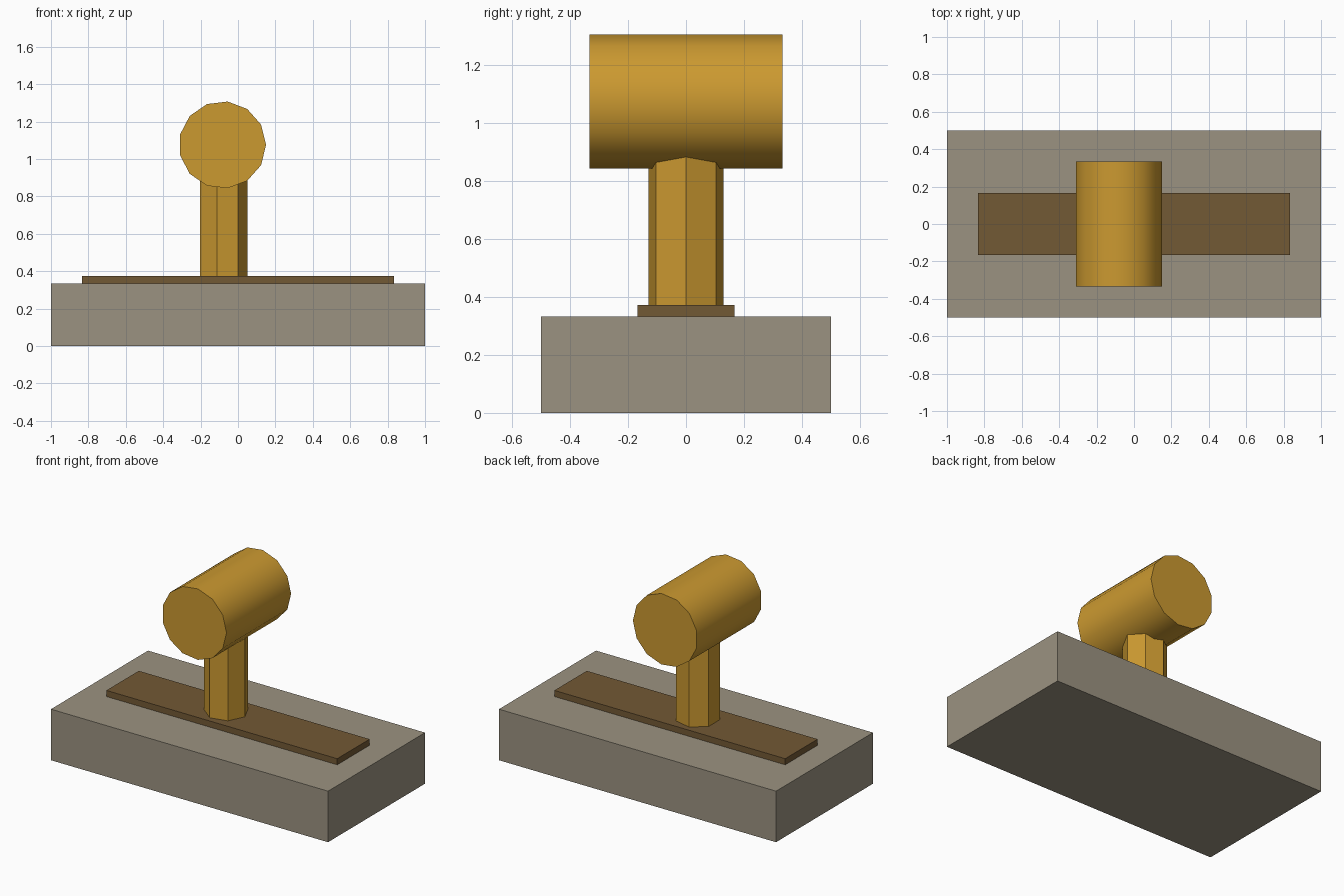
import bpy, bmesh
from math import cos, sin, tau, radians
from mathutils import Vector

if "Cube" in bpy.data.objects:
    bpy.data.objects.remove(bpy.data.objects["Cube"])


def material(name, rgb):
    m = bpy.data.materials.new(name)
    m.diffuse_color = (*rgb, 1)
    m.use_nodes = True
    m.node_tree.nodes["Principled BSDF"].inputs["Base Color"].default_value = m.diffuse_color
    return m


def prism(name, profile, extrude, mat):
    """Extrude a closed profile of 3D points into a capped solid."""
    bm = bmesh.new()
    face = bm.faces.new([bm.verts.new(p) for p in profile])
    result = bmesh.ops.extrude_face_region(bm, geom=[face], use_keep_orig=True)
    moved = [g for g in result["geom"] if isinstance(g, bmesh.types.BMVert)]
    bmesh.ops.translate(bm, verts=moved, vec=Vector(extrude))
    bmesh.ops.recalc_face_normals(bm, faces=bm.faces[:])
    mesh = bpy.data.meshes.new(name)
    bm.to_mesh(mesh)
    bm.free()
    mesh.materials.append(mat)
    obj = bpy.data.objects.new(name, mesh)
    bpy.context.collection.objects.link(obj)
    return obj


def rectangle(x, y, z):
    return [(-x, -y, z), (x, -y, z), (x, y, z), (-x, y, z)]


def ring(sides, radius):
    """Polygon corners, the first one pointing to +x."""
    return [(radius * cos(tau * i / sides), radius * sin(tau * i / sides))
            for i in range(sides)]


stone = material("stone", (0.33, 0.29, 0.22))
wood = material("dark_wood", (0.17, 0.10, 0.035))
gold = material("gold", (0.60, 0.32, 0.03))

CX = -0.0833   # post and head sit left of centre
HEAD_Z = 1.075

# Base slab and the thin plate on top
prism("base", rectangle(1.0, 0.5, 0), (0, 0, 0.333), stone)
prism("plate", rectangle(0.833, 0.167, 0.333), (0, 0, 0.04), wood)

# Seven-sided post running up into the head
prism("post", [(CX + a, b, 0.373) for a, b in ring(7, 0.1333)],
      (0, 0, 0.627), gold)

# Thirteen-sided head lying along y, smooth round the side
head = prism("head", [(CX + a, -0.333, HEAD_Z + b) for a, b in ring(13, 0.2333)],
             (0, 0.666, 0), gold)
bpy.ops.object.select_all(action='DESELECT')
head.select_set(True)
bpy.context.view_layer.objects.active = head
bpy.ops.object.shade_smooth_by_angle(angle=radians(35))
